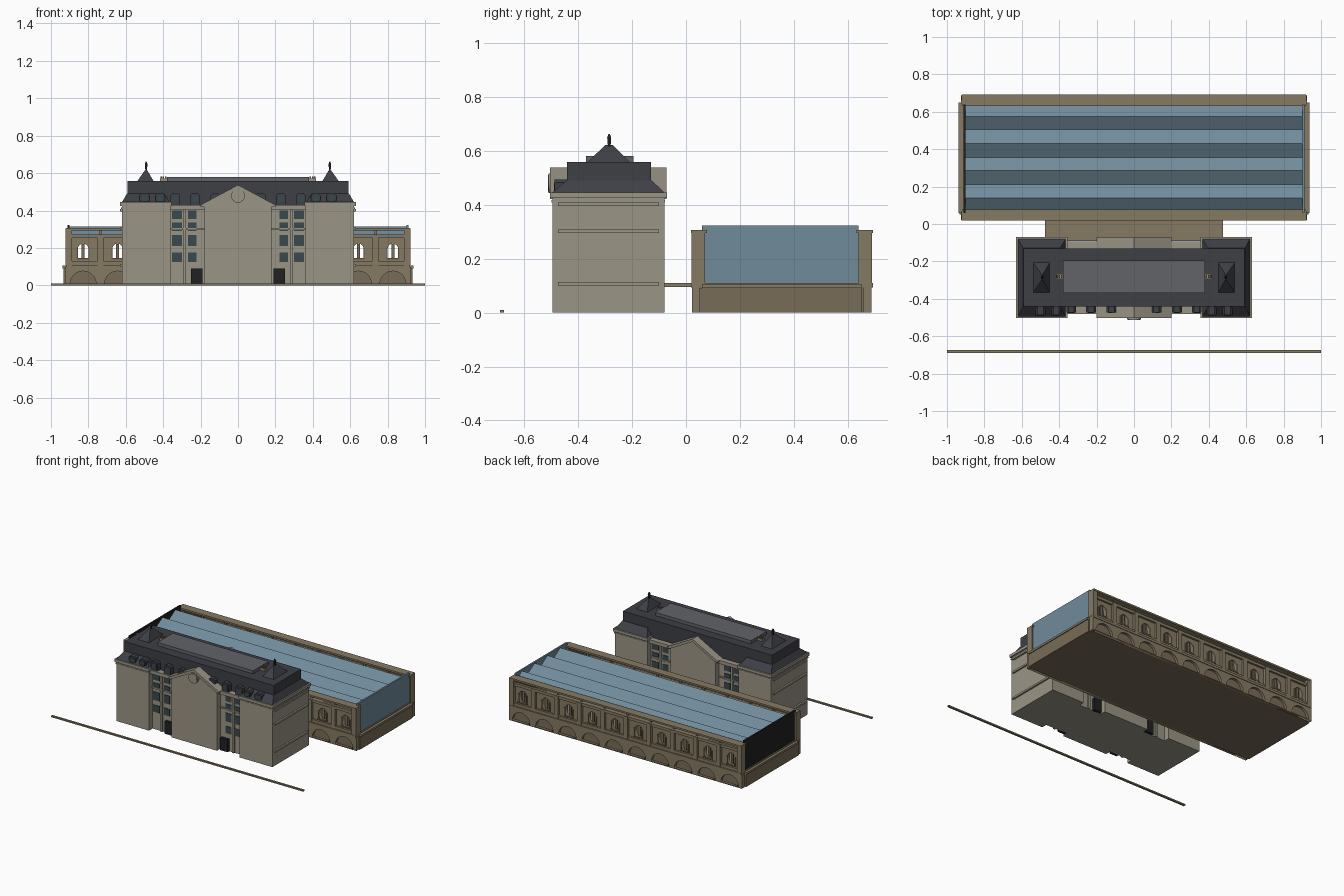
import bpy, bmesh, math
from mathutils import Matrix

if "Cube" in bpy.data.objects:
    bpy.data.objects.remove(bpy.data.objects["Cube"])

def mat(name, r, g, b):
    m = bpy.data.materials.new(name)
    m.diffuse_color = (r, g, b, 1)
    m.use_nodes = True
    m.node_tree.nodes["Principled BSDF"].inputs["Base Color"].default_value = m.diffuse_color
    return m

STONE = mat("pale_stone", .33, .30, .24)
BROWN = mat("brown_stone", .24, .195, .127)
DARKBROWN = mat("shaded_stone", .19, .15, .095)
SLATE = mat("slate", .048, .05, .06)
LEAD = mat("lead", .12, .125, .14)
GLASS = mat("glass", .165, .26, .33)
PANE = mat("window_pane", .04, .065, .075)
BLACK = mat("dark_metal", .015, .015, .015)
CLAY = mat("chimney_clay", .2, .11, .07)
YC = -.2875          # middle of the station house, used for front/back mirroring

def finish(name, bm, m):
    bmesh.ops.recalc_face_normals(bm, faces=bm.faces)
    me = bpy.data.meshes.new(name)
    bm.to_mesh(me)
    bm.free()
    me.materials.append(m)
    ob = bpy.data.objects.new(name, me)
    bpy.context.collection.objects.link(ob)
    return ob

def blocks(name, parts, m, mx=False, my=None):
    """Blocks (x0,x1,y0,y1,z0,z1[,top x0,x1,y0,y1]); mirrored in x and about y=my."""
    bm = bmesh.new()
    for p in parts:
        x0, x1, y0, y1, z0, z1 = p[:6]
        a, b, c, d = p[6:] or (x0, x1, y0, y1)
        for sx in ((1, -1) if mx else (1,)):
            for sy in ((1, -1) if my is not None else (1,)):
                f = lambda x, y, z: bm.verts.new((sx * x, y if sy > 0 else 2 * my - y, z))
                lo = [f(x0, y0, z0), f(x1, y0, z0), f(x1, y1, z0), f(x0, y1, z0)]
                hi = [f(a, c, z1), f(b, c, z1), f(b, d, z1), f(a, d, z1)]
                bm.faces.new(lo)
                bm.faces.new(hi)
                for i in range(4):
                    j = (i + 1) % 4
                    bm.faces.new((lo[i], lo[j], hi[j], hi[i]))
    return finish(name, bm, m)

def prism(name, profile, lo, hi, m, axis="y"):
    """Extrude a closed profile: (x,z) along y, or (y,z) along x."""
    bm = bmesh.new()
    pt = (lambda u, v, t: (u, t, v)) if axis == "y" else (lambda u, v, t: (t, u, v))
    a = [bm.verts.new(pt(u, v, lo)) for u, v in profile]
    b = [bm.verts.new(pt(u, v, hi)) for u, v in profile]
    bm.faces.new(a)
    bm.faces.new(b)
    for i in range(len(a)):
        j = (i + 1) % len(a)
        bm.faces.new((a[i], a[j], b[j], b[i]))
    return finish(name, bm, m)

def arch(x, r, z0, spring, n=10):
    top = [(x + r * math.cos(math.pi * i / n), spring + r * math.sin(math.pi * i / n)) for i in range(n + 1)]
    return [(x + r, z0)] + top + [(x - r, z0)] if spring > z0 else top

def pierced_wall(name, loops, y0, y1, m):
    """Flat wall in the xz plane: first loop is the outline, the rest are holes."""
    cu = bpy.data.curves.new(name, "CURVE")
    cu.dimensions, cu.fill_mode, cu.extrude = "2D", "BOTH", (y1 - y0) / 2
    for loop in loops:
        s = cu.splines.new("POLY")
        s.points.add(len(loop) - 1)
        for p, (x, z) in zip(s.points, loop):
            p.co = (x, z, 0, 1)
        s.use_cyclic_u = True
    tmp = bpy.data.objects.new(name + "_outline", cu)
    bpy.context.collection.objects.link(tmp)
    bpy.context.view_layer.update()
    me = bpy.data.meshes.new_from_object(tmp.evaluated_get(bpy.context.evaluated_depsgraph_get()))
    bpy.data.objects.remove(tmp)
    me.transform(Matrix.Translation((0, (y0 + y1) / 2, 0)) @ Matrix.Rotation(math.pi / 2, 4, "X"))
    me.materials.clear()
    me.materials.append(m)
    bpy.context.collection.objects.link(bpy.data.objects.new(name, me))

# ---- kerb and link deck
blocks("street_kerb", [(-1, 1, -.69, -.675, 0, .01)], BROWN)
blocks("link_deck", [(-.475, .475, -.09, .03, .095, .11)], BROWN)

# ---- station house masonry
blocks("house_core", [(-.62, .62, -.455, -.12, 0, .43)], STONE)
blocks("pavilions", [(.36, .62, -.495, -.08, 0, .425)], STONE, mx=True)
blocks("pavilion_cornices", [(.355, .63, -.503, -.07, .425, .445), (.36, .625, -.498, -.077, .408, .416)], STONE, mx=True)
blocks("side_string_courses", [(.61, .632, -.475, -.10, z, z + .013) for z in (.1, .295, .395)], STONE, mx=True)
blocks("bay_ledges", [(.18, .36, -.482, -.45, .405, .43), (.18, .36, -.466, -.45, .298, .306),
                      (.277, .293, -.465, -.45, 0, .405)], STONE, mx=True, my=YC)

# ---- central gables, front and back
gable = [(-.18, 0), (.18, 0), (.18, .425), (0, .52), (-.18, .425)]
coping = [(-.2, .42), (-.18, .42), (0, .517), (.18, .42), (.2, .42), (.2, .43), (0, .537), (-.2, .43)]
for tag, a, b, c in (("front", -.495, -.39, -.503), ("back", -.18, -.08, -.072)):
    prism(tag + "_gable", gable, a, b, STONE)
    prism(tag + "_gable_coping", coping, min(a, c), max(b, c), STONE)

# ---- clock face and rim
ring = lambda r: [(r * math.cos(i * math.pi / 12), .479 + r * math.sin(i * math.pi / 12)) for i in range(24)]
prism("clock_rim", ring(.037), -.51, -.48, STONE)
prism("clock_face", ring(.031), -.512, -.5, STONE)

# ---- windows and doors in the recessed bays
rows = ((.125, .175), (.21, .27), (.29, .335), (.355, .4))
blocks("bay_windows", [(x0, x1, -.459, -.45, a, b) for x0, x1 in ((.222, .268), (.3, .352)) for a, b in rows],
       PANE, mx=True, my=YC)
blocks("doors", [(.19, .25, -.475, -.45, 0, .09)], BLACK, mx=True, my=YC)

# ---- slate roof
blocks("upper_roof", [(-.592, .592, -.44, -.13, .42, .557)], SLATE)
blocks("pavilion_mansards", [(.365, .62, -.495, -.08, .445, .49, .395, .594, -.442, -.128)], SLATE, mx=True)
blocks("flat_roof", [(-.38, .38, -.37, -.195, .55, .58)], LEAD)
blocks("turret_roofs", [(.45, .54, -.367, -.205, .555, .62, .488, .494, -.3, -.27)], SLATE, mx=True)
blocks("turret_finials", [(.487, .495, -.289, -.28, .61, .648, .484, .498, -.292, -.277),
                          (.484, .498, -.292, -.277, .648, .662, .489, .493, -.287, -.282)], BLACK, mx=True)
blocks("chimneys", [(.38, .418, -.294, -.266, .55, .57)], STONE, mx=True)
blocks("chimney_pots", [(x, x + .008, -.288, -.272, .57, .583) for x in (.383, .395, .407)], CLAY, mx=True)
for side in (-1, 1):
    for i, x in enumerate((.12, .23, .335, .415, .5)):
        y = -.487 if x > .4 else -.472
        prism(f"dormer_{side}_{i}", [(side * x + u, v) for u, v in
              ((-.026, .43), (.026, .43), (.026, .482), (.015, .492), (-.015, .492), (-.026, .482))], y, -.43, SLATE)
        blocks(f"dormer_pane_{side}_{i}", [(side * x - .017, side * x + .017, y - .003, y + .01, .443, .48)], PANE)

# ---- train hall base
HY = .355            # middle of the hall
bays = [(-4.5 + i) * .184 for i in range(10)]
edges = [(-4 + i) * .184 for i in range(9)]
blocks("hall_base", [(-.915, .915, .04, .67, 0, .095)], DARKBROWN)
blocks("hall_base_ends", [(.91, .932, .05, .65, 0, .09)], DARKBROWN, mx=True)
blocks("hall_base_corners", [(.9, .925, .022, .055, 0, .097)], BROWN, mx=True, my=HY)
blocks("hall_floor", [(-.92, .92, .018, .692, .093, .11), (-.938, .938, .06, .65, .09, .105)], BROWN)
rect = lambda z0, z1: [(-.918, z0), (.918, z0), (.918, z1), (-.918, z1)]
arcades = [rect(0, .095)] + [arch(x, .07, .006, .006, 14) for x in bays]
walls = [rect(.11, .27)] + [arch(x, .028, .145, .195) for x in bays]

# ---- arcades, pierced walls and framing, front and back
for tag, s in (("front", 1), ("back", -1)):
    span = lambda a, b: sorted((HY + s * (a - HY), HY + s * (b - HY)))
    pierced_wall(tag + "_arcade", arcades, *span(.022, .042), BROWN)
    pierced_wall(tag + "_hall_wall", walls, *span(.042, .066), BROWN)
blocks("hall_pilasters", [(x - .016, x + .016, .024, .045, .11, .27) for x in edges], BROWN, my=HY)
blocks("hall_corner_piers", [(.888, .922, .02, .07, .11, .305)], BROWN, mx=True, my=HY)
blocks("hall_rails", [(-.915, .915, .028, .045, .11, .13), (-.915, .915, .028, .045, .252, .272)], BROWN, my=HY)
blocks("hall_parapet", [(-.92, .92, .018, .078, .294, .306)], BROWN, my=HY)
blocks("parapet_posts", [(x - .006, x + .006, .045, .066, .268, .296) for x in edges], BROWN, my=HY)
blocks("window_frames", [p for x in bays for p in (
    (x - .008, x + .008, .05, .06, .145, .222), (x - .036, x + .036, .034, .045, .136, .145),
    (x - .036, x - .028, .036, .045, .145, .2), (x + .028, x + .036, .036, .045, .145, .2))], DARKBROWN, my=HY)

# ---- end screens and ridged glass roof
blocks("right_end_screen", [(.9, .912, .06, .64, .108, .322)], GLASS)
blocks("left_end_screen", [(-.912, -.9, .06, .64, .108, .322)], BLACK)
ridges = [(.078, .27), (.14, .315), (.21, .272), (.285, .315), (.355, .272), (.43, .315), (.505, .272), (.575, .315), (.632, .27)]
prism("glass_roof", ridges + [(y, z - .006) for y, z in reversed(ridges)], -.9, .9, GLASS, "x")
